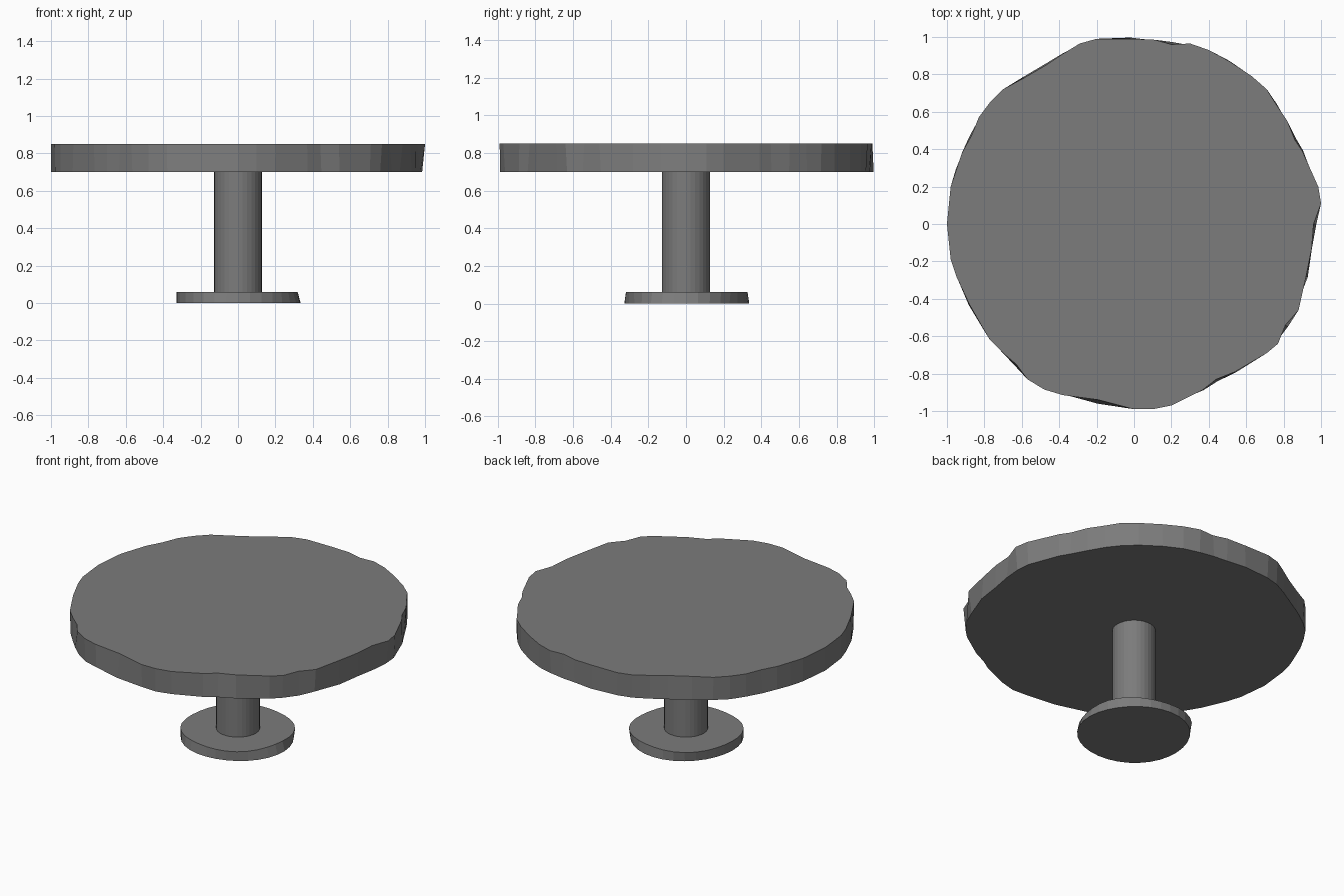
import bpy, bmesh
from math import cos, sin, pi

if "Cube" in bpy.data.objects:
    bpy.data.objects.remove(bpy.data.objects["Cube"])

# Dark grey finish for every part
dark = bpy.data.materials.new("dark_grey")
dark.diffuse_color = (0.2, 0.2, 0.2, 1)
dark.use_nodes = True
dark.node_tree.nodes["Principled BSDF"].inputs["Base Color"].default_value = dark.diffuse_color


def loft(name, lower, upper, z0, z1):
    """Flat-shaded slab between two outlines with equal point counts."""
    bm = bmesh.new()
    lo = [bm.verts.new((x, y, z0)) for x, y in lower]
    hi = [bm.verts.new((x, y, z1)) for x, y in upper]
    n = len(lo)
    for i in range(n):
        j = (i + 1) % n
        bm.faces.new((lo[i], lo[j], hi[j], hi[i]))
    bm.faces.new(hi)
    bm.faces.new(lo[::-1])
    me = bpy.data.meshes.new(name)
    bm.to_mesh(me)
    bm.free()
    me.materials.append(dark)
    ob = bpy.data.objects.new(name, me)
    bpy.context.collection.objects.link(ob)
    return ob


def ring(n, radius):
    return [(radius(2 * pi * i / n) * cos(2 * pi * i / n),
             radius(2 * pi * i / n) * sin(2 * pi * i / n)) for i in range(n)]


def smooth(pts):
    """Evened-out copy of an outline: averages each radius with its neighbours."""
    r = [(x * x + y * y) ** 0.5 for x, y in pts]
    n = len(pts)
    out = []
    for i, (x, y) in enumerate(pts):
        m = (r[i - 1] + r[i] + r[(i + 1) % n]) / 3
        out.append((x * m / r[i], y * m / r[i]))
    return out


# Tabletop with a wavy natural edge, smoother on the underside
edge = [(1.0, 0.11), (0.985, 0.20), (0.90, 0.39), (0.86, 0.45), (0.82, 0.55),
        (0.76, 0.64), (0.71, 0.72), (0.63, 0.79), (0.51, 0.87), (0.40, 0.93),
        (0.30, 0.965), (0.20, 0.96), (0.11, 0.985), (-0.02, 0.99), (-0.20, 0.99),
        (-0.29, 0.965), (-0.38, 0.91), (-0.47, 0.85), (-0.59, 0.78), (-0.70, 0.72),
        (-0.77, 0.65), (-0.83, 0.57), (-0.87, 0.47), (-0.92, 0.38), (-0.95, 0.29),
        (-0.98, 0.20), (-1.0, 0.0), (-0.98, -0.19), (-0.95, -0.28), (-0.88, -0.43),
        (-0.80, -0.57), (-0.77, -0.62), (-0.70, -0.69), (-0.63, -0.75), (-0.57, -0.83),
        (-0.48, -0.885), (-0.38, -0.915), (-0.19, -0.94), (0.0, -0.99), (0.10, -0.99),
        (0.20, -0.97), (0.37, -0.885), (0.44, -0.83), (0.54, -0.79), (0.71, -0.69),
        (0.77, -0.64), (0.81, -0.54), (0.88, -0.46), (0.92, -0.28), (0.95, -0.13),
        (0.96, 0.0)]
loft("tabletop", smooth(edge), edge, 0.70, 0.85)

# Round column
column = ring(32, lambda a: 0.128)
loft("column", column, column, 0.06, 0.70)

# Foot plate with a slightly wavy outline
foot_low = ring(32, lambda a: 0.332 + 0.005 * cos(3 * a + 1))
foot_top = ring(32, lambda a: 0.329 + 0.008 * cos(4 * a - 2.4) - 0.006 * cos(a + 0.7))
loft("foot_plate", foot_low, foot_top, 0.0, 0.06)
